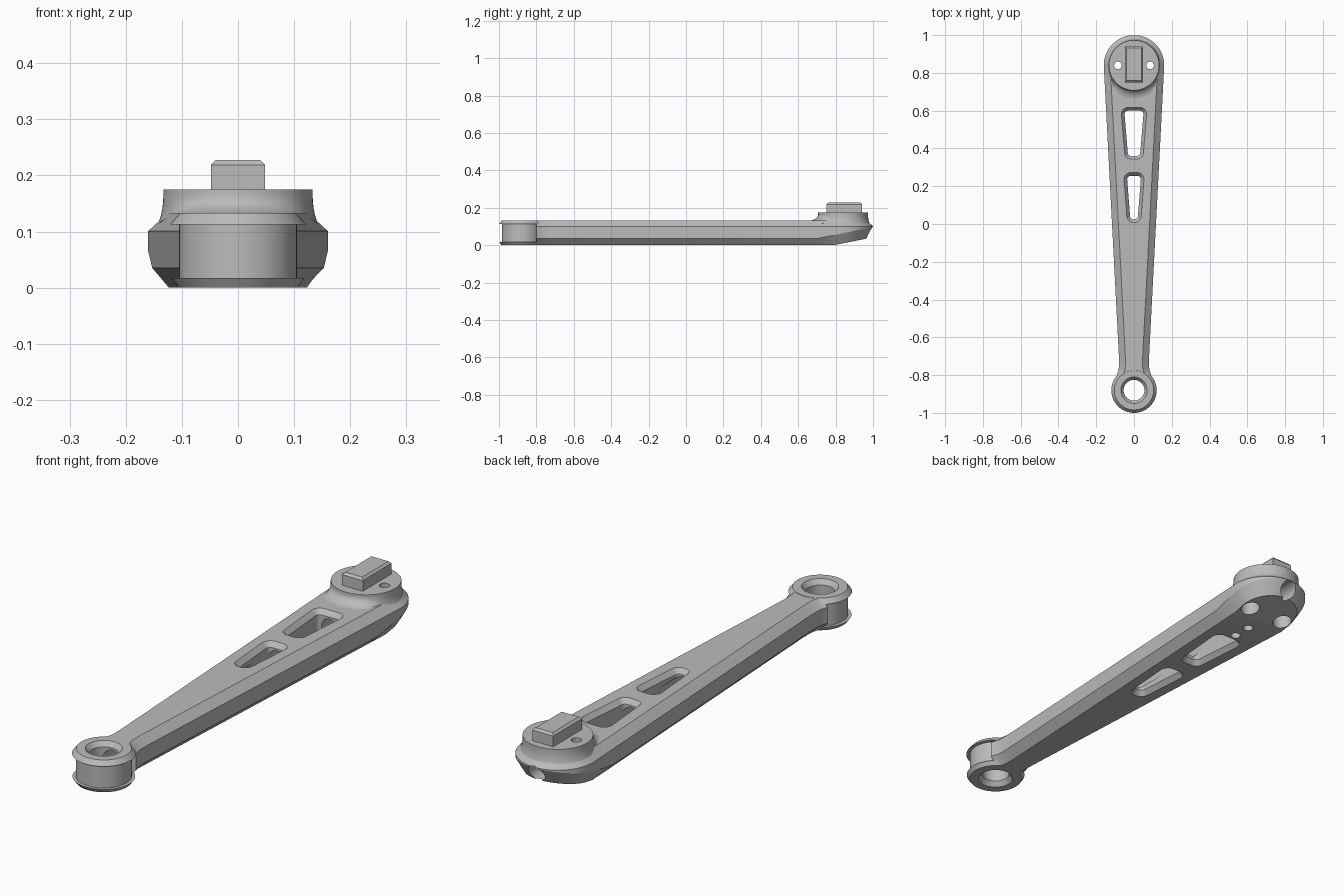
import bpy, bmesh, math
from mathutils import Vector, Matrix

if "Cube" in bpy.data.objects:
    bpy.data.objects.remove(bpy.data.objects["Cube"], do_unlink=True)

HUB_Y, EYE_Y = 0.84, -0.88
SEG = 64

grey = bpy.data.materials.new("plain grey")
grey.use_nodes = True
grey.diffuse_color = (0.5, 0.5, 0.5, 1)
grey.node_tree.nodes["Principled BSDF"].inputs["Base Color"].default_value = (0.5, 0.5, 0.5, 1)


def finish(bm, name):
    bmesh.ops.recalc_face_normals(bm, faces=bm.faces)
    mesh = bpy.data.meshes.new(name)
    bm.to_mesh(mesh)
    bm.free()
    mesh.materials.append(grey)
    ob = bpy.data.objects.new(name, mesh)
    bpy.context.collection.objects.link(ob)
    return ob


def bridge(bm, a, b):
    n = len(a)
    for i in range(n):
        bm.faces.new((a[i], a[(i + 1) % n], b[(i + 1) % n], b[i]))


def loft(name, rings, closed=False):
    """Skin a list of rings; cap the ends, or join last to first."""
    bm = bmesh.new()
    vs = [[bm.verts.new(p) for p in r] for r in rings]
    for a, b in zip(vs, vs[1:]):
        bridge(bm, a, b)
    if closed:
        bridge(bm, vs[-1], vs[0])
    else:
        bm.faces.new(vs[0])
        bm.faces.new(vs[-1])
    return finish(bm, name)


def circle(r, y, z, x=0):
    return [(x + r * math.cos(t), y + r * math.sin(t), z)
            for t in (2 * math.pi * i / SEG for i in range(SEG))]


def rod(name, r, start, end):
    start, end = Vector(start), Vector(end)
    d = end - start
    bm = bmesh.new()
    rot = d.to_track_quat('Z', 'Y').to_matrix().to_4x4()
    bmesh.ops.create_cone(bm, cap_ends=True, segments=32, radius1=r, radius2=r,
                          depth=d.length, matrix=Matrix.Translation((start + end) / 2) @ rot)
    return finish(bm, name)


# Arm: tapered outline with bevelled rims and an underside that rises at the hub
def outline(inset):
    side = [(0.092, -0.80), (0.086, -0.785), (0.081, -0.765), (0.079, -0.74)]
    side += [(0.08 + 0.08 * (y + 0.7) / 1.54, y) for y in (-0.70, 0.70, 0.79)]
    side = [(x - inset, y) for x, y in side]
    r = 0.16 - inset
    arc = [(r * math.cos(t), HUB_Y + r * math.sin(t))
           for t in (math.pi * i / 32 for i in range(33))]
    return side + arc + [(-x, y) for x, y in reversed(side)]


def build_arm():
    bm = bmesh.new()
    wide, slim = outline(0), outline(0.034)
    rings = [[(x, y, max(0, y - 0.79) * 0.2) for x, y in slim],
             [(x, y, 0.035 + max(0, y - 0.70) * 0.21) for x, y in wide],
             [(x, y, 0.101) for x, y in wide],
             [(x, y, 0.132) for x, y in slim]]
    vs = [[bm.verts.new(p) for p in r] for r in rings]
    for a, b in zip(vs, vs[1:]):
        bridge(bm, a, b)
    bm.faces.new(vs[-1])
    bm.faces.new([v for v in vs[0] if v.co.y < 0.791])
    bm.faces.new([v for v in vs[0] if v.co.y > 0.789])
    bmesh.ops.remove_doubles(bm, verts=bm.verts, dist=1e-5)
    return finish(bm, "arm")


# Hub: round boss whose skirt spreads further along the arm
def hub_ring(f, top):
    ring = []
    for i in range(SEG):
        t = 2 * math.pi * i / SEG
        w = min(1, max(0, (-math.sin(t) - 0.3) / 0.6))
        w = w * w * (3 - 2 * w)
        foot_r, foot_z = 0.158 + 0.034 * w, 0.101 + 0.029 * w
        r = 0.133 + (foot_r - 0.133) * (1 - math.cos(f * math.pi / 2))
        z = top + (foot_z - top) * math.sin(f * math.pi / 2)
        ring.append((r * math.cos(t), HUB_Y + r * math.sin(t), z))
    return ring


arm = build_arm()
hub_rings = [circle(0.11, HUB_Y, 0.085)]
hub_rings += [hub_ring(1 - i / 8, 0.165) for i in range(9)]
hub_rings.append(circle(0.133, HUB_Y, 0.175))
hub = loft("hub", hub_rings)

# Eye: flanged ring at the thin end
eye_profile = [(0.055, 0.02), (0.07, 0), (0.106, 0), (0.118, 0.017), (0.105, 0.017),
               (0.105, 0.113), (0.12, 0.113), (0.104, 0.133), (0.07, 0.133), (0.055, 0.113)]
eye = loft("eye_ring", [circle(r, EYE_Y, z) for r, z in eye_profile], closed=True)

# Key: chamfered block on the hub
def rect(hx, hy, z):
    return [(sx * hx, 0.845 + sy * hy, z) for sx, sy in ((-1, -1), (1, -1), (1, 1), (-1, 1))]


key = loft("key_block", [rect(0.048, 0.095, 0.17), rect(0.048, 0.095, 0.219),
                         rect(0.039, 0.086, 0.228)])


# Cutters: tapered slots with chamfered rims
def slot_ring(y0, y1, w0, w1, grow, z):
    pts = []
    rad = 0.018 + grow
    corners = ((w1, y1, 1, 1), (-w1, y1, -1, 1), (-w0, y0, -1, -1), (w0, y0, 1, -1))
    for n, (x, y, sx, sy) in enumerate(corners):
        cx, cy = x + sx * (grow - rad), y + sy * (grow - rad)
        for i in range(7):
            t = math.pi / 2 * (n + i / 6)
            pts.append((cx + rad * math.cos(t), cy + rad * math.sin(t), z))
    return pts


def slot(name, *dims):
    steps = ((0.022, -0.006), (0, 0.02), (0, 0.112), (0.022, 0.138))
    return loft(name, [slot_ring(*dims, g, z) for g, z in steps])


cutters = [slot("slot_cutter", 0.36, 0.60, 0.033, 0.05),
           slot("slot_cutter", 0.025, 0.255, 0.021, 0.036),
           rod("bore_cutter", 0.036, (0, EYE_Y, 0.068), (0, 1.1, 0.068))]
for s in (-1, 1):
    cutters.append(rod("bolt_cutter", 0.02, (s * 0.085, HUB_Y, -0.1), (s * 0.085, HUB_Y, 0.3)))
    cutters.append(rod("bolt_head_cutter", 0.038, (s * 0.085, HUB_Y, -0.1), (s * 0.085, HUB_Y, 0.06)))
for y in (0.645, 0.725):
    cutters.append(rod("pin_cutter", 0.02, (0, y, -0.1), (0, y, 0.06)))

for part in (arm, hub, eye):
    bpy.context.view_layer.objects.active = part
    for c in cutters:
        if part is eye and not c.name.startswith("bore"):
            continue
        m = part.modifiers.new("cut", 'BOOLEAN')
        m.operation, m.solver, m.object = 'DIFFERENCE', 'EXACT', c
        bpy.ops.object.modifier_apply(modifier=m.name)
for c in cutters:
    bpy.data.objects.remove(c, do_unlink=True)

# Smooth round walls, keep edges sharp
bpy.ops.object.select_all(action='DESELECT')
for part in (arm, hub, eye, key):
    part.select_set(True)
bpy.context.view_layer.objects.active = arm
bpy.ops.object.shade_smooth_by_angle(angle=math.radians(25))
